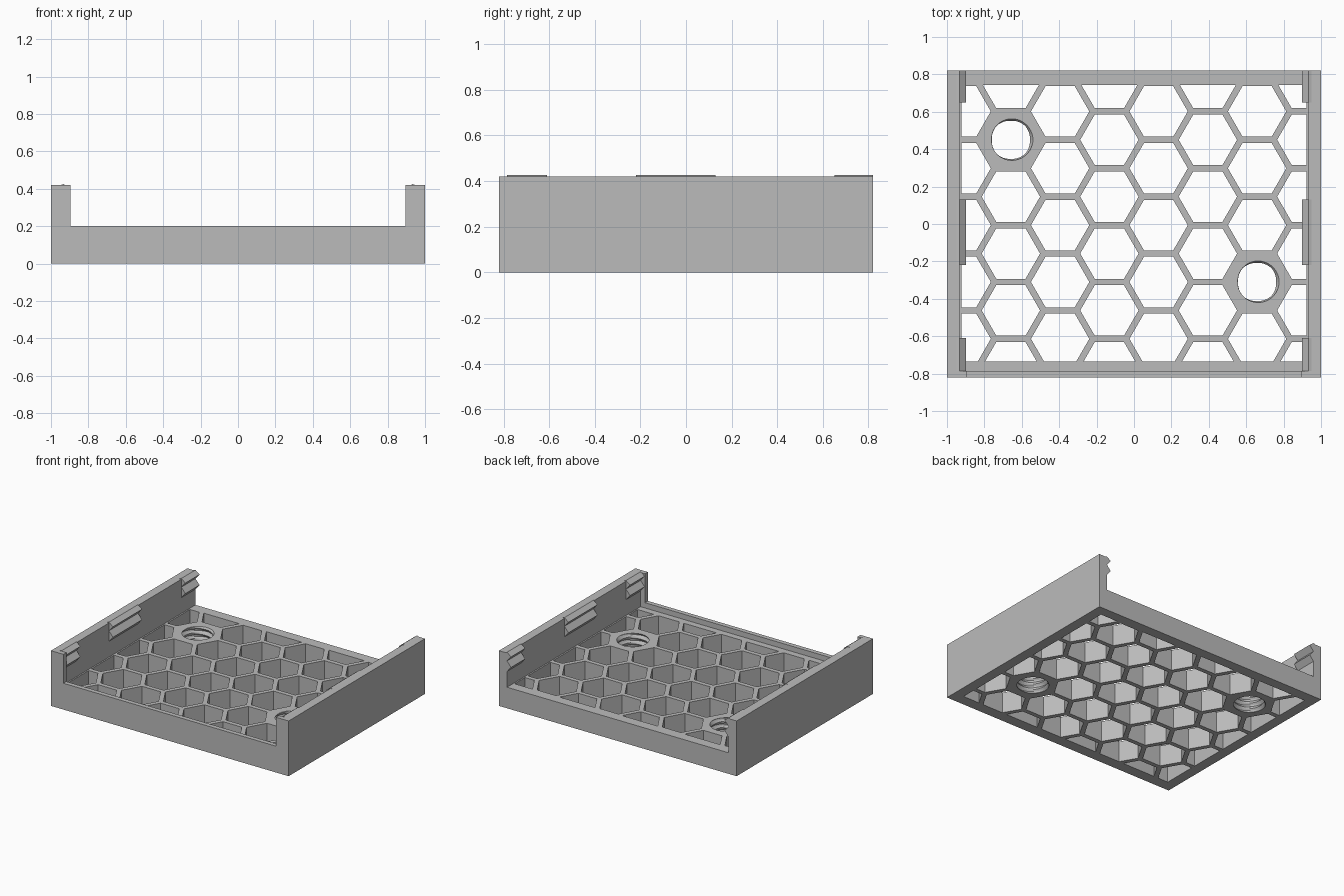
import bpy, bmesh, math
from mathutils import Vector, Matrix

if "Cube" in bpy.data.objects:
    bpy.data.objects.remove(bpy.data.objects["Cube"], do_unlink=True)

grey = bpy.data.materials.new("light_grey")
grey.use_nodes = True
COLOUR = (0.5, 0.5, 0.5, 1)
grey.diffuse_color = COLOUR
grey.node_tree.nodes["Principled BSDF"].inputs["Base Color"].default_value = COLOUR

FLOOR_Z, WALL_Z, LIP_Z = 0.16, 0.42, 0.2
WALL_X, POST_X = 0.932, 0.895
LIP_Y = -0.785
PITCH, HEX_R = 0.304, 0.156


def make_object(name, bm):
    bmesh.ops.recalc_face_normals(bm, faces=bm.faces)
    mesh = bpy.data.meshes.new(name)
    bm.to_mesh(mesh)
    bm.free()
    mesh.materials.append(grey)
    obj = bpy.data.objects.new(name, mesh)
    bpy.context.collection.objects.link(obj)
    return obj


def box(name, x, y, z):
    bm = bmesh.new()
    bmesh.ops.create_cube(bm, size=1)
    for v in bm.verts:
        v.co = [lo + (c + 0.5) * (hi - lo) for c, (lo, hi) in zip(v.co, (x, y, z))]
    return make_object(name, bm)


def cut(target, cutter):
    cutter.hide_render = True
    mod = target.modifiers.new("cut", 'BOOLEAN')
    mod.operation, mod.solver, mod.object = 'DIFFERENCE', 'EXACT', cutter
    bpy.context.view_layer.objects.active = target
    bpy.ops.object.modifier_apply(modifier=mod.name)
    bpy.data.objects.remove(cutter, do_unlink=True)


def honeycomb(cells):
    """Hexagonal prisms, trimmed to the rectangle inside the tray border."""
    bm = bmesh.new()
    for x, y in cells:
        bmesh.ops.create_cone(bm, cap_ends=True, segments=6, radius1=HEX_R, radius2=HEX_R,
                              depth=0.6, matrix=Matrix.Translation((x, y, 0.1))
                              @ Matrix.Rotation(math.pi / 2, 4, 'Z'))
    # Point the corners along x
    for face_set in [bm.verts[:]]:
        for v in face_set:
            cx, cy = min(cells, key=lambda c: (c[0] - v.co.x) ** 2 + (c[1] - v.co.y) ** 2)
            angle = math.atan2(v.co.y - cy, v.co.x - cx)
            angle = round(angle / (math.pi / 3) + 0.01) * math.pi / 3
            v.co.x, v.co.y = cx + HEX_R * math.cos(angle), cy + HEX_R * math.sin(angle)
    for co, no in (((0.921, 0, 0), (1, 0, 0)), ((-0.921, 0, 0), (-1, 0, 0)),
                   ((0, 0.743, 0), (0, 1, 0)), ((0, -0.735, 0), (0, -1, 0))):
        bmesh.ops.bisect_plane(bm, geom=bm.verts[:] + bm.edges[:] + bm.faces[:],
                               plane_co=co, plane_no=no, clear_outer=True)
        bmesh.ops.holes_fill(bm, edges=[e for e in bm.edges if e.is_boundary])
    return make_object("hex_cutter", bm)


def thread_cutter(x, y, sides=48, turn=0.044, per_turn=4):
    """Column with a helical ridge, which leaves a threaded hole."""
    bm = bmesh.new()
    rings = []
    step = turn / per_turn
    for k in range(24):
        z = -0.04 + k * step
        ring = []
        for s in range(sides):
            phase = (k / per_turn - s / sides) % 1
            r = 0.102 + 0.018 * (1 - abs(2 * phase - 1))
            a = math.tau * s / sides
            ring.append(bm.verts.new((x + r * math.cos(a), y + r * math.sin(a), z)))
        rings.append(ring)
    for low, high in zip(rings, rings[1:]):
        for s in range(sides):
            t = (s + 1) % sides
            bm.faces.new((low[s], low[t], high[t]))
            bm.faces.new((low[s], high[t], high[s]))
    for ring, z in ((rings[0], -0.04), (rings[-1], -0.04 + 23 * step)):
        centre = bm.verts.new((x, y, z))
        for s in range(sides):
            bm.faces.new((ring[s], ring[(s + 1) % sides], centre))
    return make_object("thread_cutter", bm)


def clip_rail(name, side, y0, y1):
    """Double-ridged snap rail along the inside of a side wall."""
    profile = [(0.95, 0.41), (0.95, 0.42), (0.932, 0.426), (0.898, 0.4), (0.932, 0.36),
               (0.898, 0.32), (0.932, 0.28), (0.95, 0.28)]
    bm = bmesh.new()
    face = bm.faces.new([bm.verts.new((side * x, y0, z)) for x, z in profile])
    ext = bmesh.ops.extrude_face_region(bm, geom=[face], use_keep_orig=True)
    bmesh.ops.translate(bm, vec=Vector((0, y1 - y0, 0)),
                        verts=[g for g in ext["geom"] if isinstance(g, bmesh.types.BMVert)])
    return make_object(name, bm)


# Tray: a block hollowed out, open at the back, with a low lip at the front
tray = box("tray", (-1, 1), (-0.82, 0.82), (0, WALL_Z))
cut(tray, box("cavity", (-WALL_X, WALL_X), (LIP_Y, 1), (FLOOR_Z, 1)))
cut(tray, box("front_gap", (-POST_X, POST_X), (-1, -0.7), (LIP_Z, 1)))

# Honeycomb floor with two solid cells for the threaded holes
cells, holes = [], []
for col in range(8):
    x = (col - 3.5) * PITCH * math.sqrt(3) / 2
    top, rows = (0.754, 6) if col % 2 else (0.602, 5)
    for row in range(rows):
        solid = (col, row) in ((1, 1), (6, 3))
        (holes if solid else cells).append((x, top - row * PITCH))
cut(tray, honeycomb(cells))
for x, y in holes:
    cut(tray, thread_cutter(x, y))

# Snap rails on both side walls
for side, label in ((1, "left"), (-1, "right")):
    for place, y0, y1 in (("front", LIP_Y, -0.61), ("middle", -0.22, 0.13), ("back", 0.65, 0.82)):
        clip_rail(f"{label}_{place}_rail", side, y0, y1)
